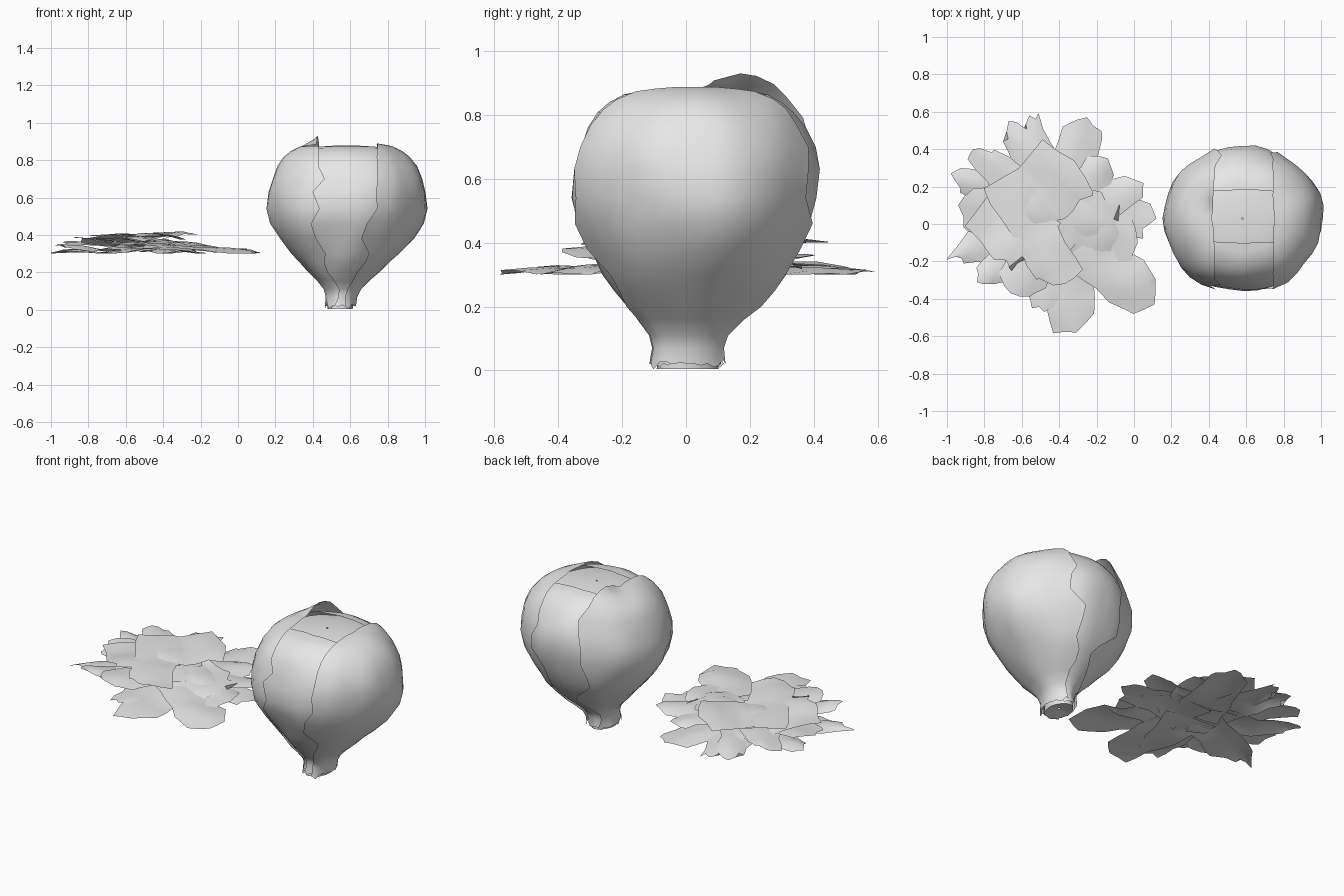
import bpy
import math
from mathutils import Vector, noise

cube = bpy.data.objects.get("Cube")
if cube:
    bpy.data.objects.remove(cube, do_unlink=True)

# One pale grey for every leaf
grey = bpy.data.materials.new("pale_grey")
grey.use_nodes = True
tone = (0.8, 0.8, 0.8, 1.0)
grey.diffuse_color = tone
for node in grey.node_tree.nodes:
    if node.type == "BSDF_PRINCIPLED":
        node.inputs["Base Color"].default_value = tone
        node.inputs["Roughness"].default_value = 0.8


def wobble(a, b, c):
    return noise.noise(Vector((a, b, c)))


def sheet(name, rows, closed=False):
    """Skin a grid of points, given as equal rows, into one smooth surface."""
    n = len(rows[0])
    verts = [p for row in rows for p in row]
    faces = []
    for i in range(len(rows) - 1):
        for j in range(n if closed else n - 1):
            k = (j + 1) % n
            faces.append((i * n + j, i * n + k, (i + 1) * n + k, (i + 1) * n + j))
    mesh = bpy.data.meshes.new(name)
    mesh.from_pydata(verts, [], faces)
    mesh.materials.append(grey)
    obj = bpy.data.objects.new(name, mesh)
    bpy.context.collection.objects.link(obj)
    bpy.ops.object.select_all(action="DESELECT")
    obj.select_set(True)
    bpy.context.view_layer.objects.active = obj
    bpy.ops.object.shade_smooth_by_angle(angle=math.radians(50))
    return obj


# Head outline as (height, radius), from stalk to crown
PROFILE = [(0.015, 0.07), (0.07, 0.07), (0.11, 0.085), (0.16, 0.13), (0.2, 0.175),
           (0.25, 0.225), (0.3, 0.28), (0.38, 0.345), (0.46, 0.385), (0.54, 0.405),
           (0.63, 0.41), (0.7, 0.395), (0.76, 0.365), (0.805, 0.325), (0.835, 0.285),
           (0.86, 0.235), (0.868, 0.195)]


def head_point(z, r, angle, lift=0.0):
    """Place a point on the lumpy head, which widens in depth near the stalk."""
    r = r * (1 + 0.07 * wobble(math.cos(angle) * 2, math.sin(angle) * 2, z * 5)) + lift
    depth = 0.93 + max(0, 0.35 - z) * 1.4
    x = 0.545 + 0.035 * min(1, z * 3)
    y = 0.005 + 0.025 * min(1, z * 3)
    return (x + r * math.cos(angle), y + depth * r * math.sin(angle), z)


# Solid inner heart, closed at both ends
heart = []
for z, r in [(0.03, 0.005)] + PROFILE + [(0.878, 0.1), (0.88, 0.005)]:
    heart.append([head_point(z - 0.01, r * 0.97, math.tau * j / 24) for j in range(24)])
sheet("head_heart", heart, closed=True)


def wrap_leaf(name, facing, seed, lift, reach, corner=0.0):
    """Leaf hugging one side of the head, its edges a fixed reach from the axis."""
    rows = []
    cols = 14
    for z, r in PROFILE + [(0.874, reach + 0.01)]:
        if z > 0.6 and r < reach + 0.005:
            continue
        d = min(reach, 0.35 * r) if z < 0.6 else reach
        half = math.acos(min(1, d / r))
        row = []
        for j in range(cols + 1):
            s = 2 * j / cols - 1
            ragged = 0.45 * wobble(z * 6, s, seed) * abs(s) if z < 0.8 else 0
            angle = facing + s * (half + ragged)
            out = lift + 0.006 * abs(s) ** 3
            x, y, h = head_point(z, r, angle, out)
            crown = min(1, max(0, (z - 0.7) / 0.12))
            # The back corner stands up from the crown
            back = min(1, max(0, (y - 0.03) / 0.13))
            h += lift * crown + corner * crown * back * s * s
            if z < 0.03:
                h += 0.035 * wobble(s * 4, seed, 0) + 0.005
            row.append((x, y, max(0, h)))
        rows.append(row)
    return sheet(name, rows)


# Four overlapping outer leaves, the side pair on top
wrap_leaf("front_wrap_leaf", -math.pi / 2, 3, 0.004, 0.13)
wrap_leaf("back_wrap_leaf", math.pi / 2, 7, 0.004, 0.15)
wrap_leaf("left_wrap_leaf", 0, 11, 0.014, 0.15)
wrap_leaf("right_wrap_leaf", math.pi, 17, 0.012, 0.14, corner=0.05)


def scrap_leaf(name, start, tip, widths, heights, seed, blunt=0.85):
    """Loose limp leaf from start to tip, with a ragged, slanted end."""
    a, b = Vector(start), Vector(tip)
    along = b - a
    side = Vector((-along.y, along.x)).normalized()
    slant = 0.3 * wobble(seed, 0.5, 0.5)
    rows = []
    steps, cols = 7, 4
    for i in range(steps + 1):
        t = i / steps
        half = widths[0] + (widths[1] - widths[0]) * t
        half *= 1 - (1 - blunt) * max(0, t - 0.6) / 0.4
        row = []
        for j in range(cols + 1):
            s = 2 * j / cols - 1
            nick = 1 + 0.3 * wobble(i * 0.7, s * 2, seed)
            p = a + along * t + side * s * half * nick
            if i == steps:
                p -= along * abs(s) * (0.1 + slant * s + 0.1 * wobble(s * 3, seed, 1))
            z = heights[0] + (heights[1] - heights[0]) * t
            z += 0.03 * wobble(p.x * 5, p.y * 5, seed) - 0.012 * s * s
            row.append((max(-1, p.x), p.y, max(0.3, z)))
        rows.append(row)
    return sheet(name, rows)


# Ring of loose leaves: tip x, tip y, half width, tip height
TIPS = [(-0.25, 0.57, 0.11, 0.31), (-0.56, 0.58, 0.06, 0.32), (-0.67, 0.55, 0.07, 0.32),
        (-0.86, 0.4, 0.07, 0.37), (-0.98, 0.27, 0.06, 0.34), (-0.94, 0.1, 0.12, 0.36),
        (-0.84, -0.31, 0.07, 0.37), (-0.66, -0.37, 0.12, 0.38), (-0.48, -0.47, 0.09, 0.33),
        (-0.31, -0.58, 0.14, 0.31), (0.11, -0.43, 0.13, 0.305), (0.02, -0.1, 0.15, 0.32),
        (0.12, 0.03, 0.09, 0.31), (0.05, 0.22, 0.08, 0.33), (-0.14, 0.35, 0.09, 0.33)]
for n, (x, y, width, z) in enumerate(TIPS):
    scrap_leaf(f"scrap_leaf_{n + 1}", (-0.42, 0), (x, y), (0.15, width),
               (0.33 + 0.012 * (n % 4), z), n * 2.3)

# Pointed leaf at the far side
scrap_leaf("scrap_spike_leaf", (-0.5, 0), (-1, -0.19), (0.12, 0.12), (0.33, 0.305), 5, blunt=0.05)

# Broad leaves covering the middle of the pile
scrap_leaf("scrap_cover_right", (-0.45, 0.08), (-0.08, -0.06), (0.17, 0.16), (0.39, 0.32), 47)
scrap_leaf("scrap_cover_back", (-0.64, 0.02), (-0.32, 0.34), (0.16, 0.2), (0.39, 0.41), 59, 1)
scrap_leaf("scrap_cover_side", (-0.82, 0.1), (-0.5, -0.14), (0.14, 0.2), (0.38, 0.4), 41, 0.9)
scrap_leaf("scrap_cover_top", (-0.7, 0.25), (-0.37, -0.32), (0.12, 0.12), (0.41, 0.4), 53, 1)
